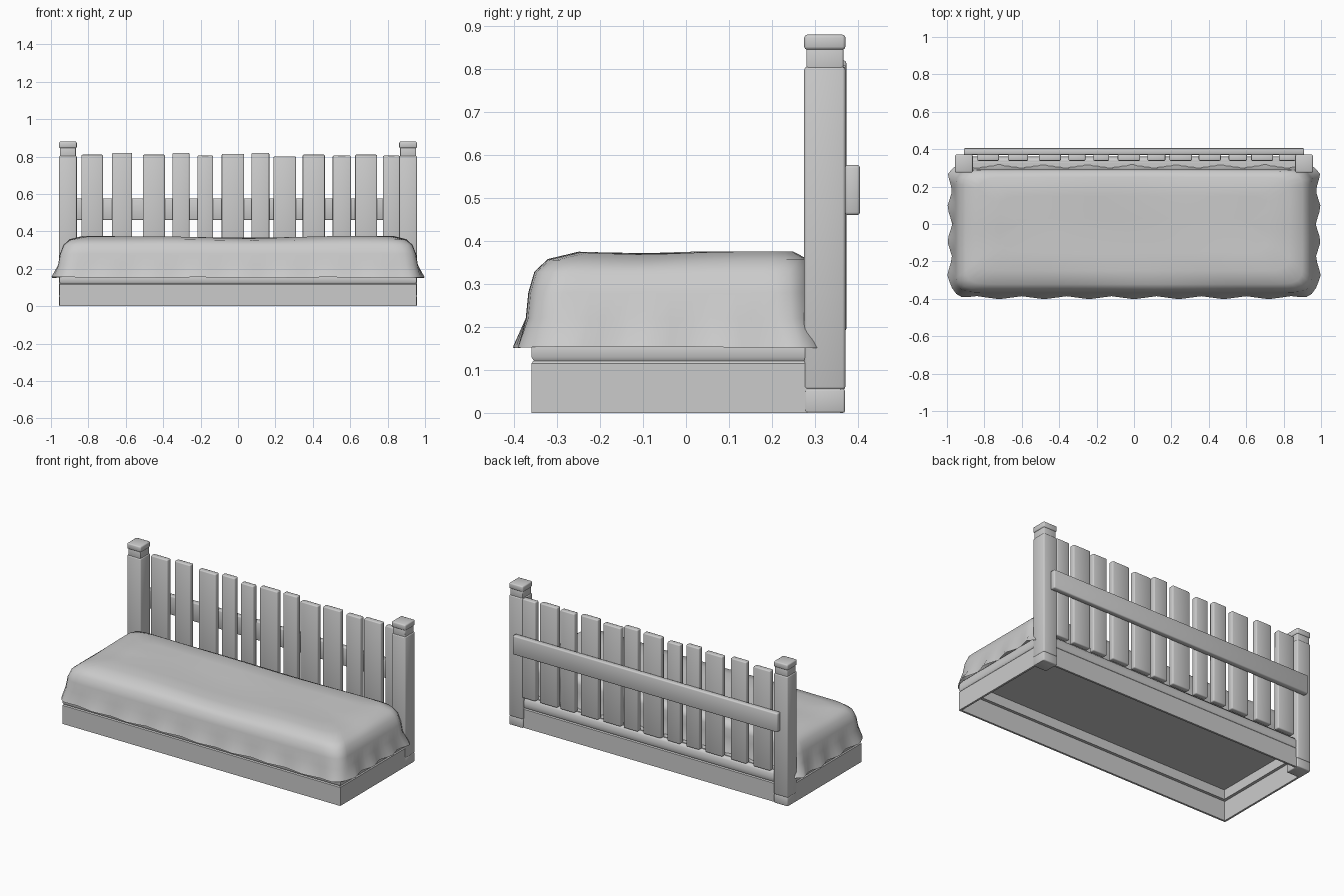
import bpy, bmesh, math

cube = bpy.data.objects.get("Cube")
if cube:
    bpy.data.objects.remove(cube, do_unlink=True)

GREY = (0.6, 0.6, 0.6, 1)
grey = bpy.data.materials.new("plain grey")
grey.use_nodes = True
grey.diffuse_color = GREY
grey.node_tree.nodes["Principled BSDF"].inputs["Base Color"].default_value = GREY


def finish(name, bm, angle=35):
    bmesh.ops.recalc_face_normals(bm, faces=bm.faces)
    mesh = bpy.data.meshes.new(name)
    bm.to_mesh(mesh)
    bm.free()
    mesh.materials.append(grey)
    ob = bpy.data.objects.new(name, mesh)
    bpy.context.collection.objects.link(ob)
    bpy.ops.object.select_all(action='DESELECT')
    bpy.context.view_layer.objects.active = ob
    ob.select_set(True)
    bpy.ops.object.shade_smooth_by_angle(angle=math.radians(angle))
    return ob


def box(name, x, y, z, bevel=0.006, segments=2):
    """Bevelled box from (low, high) ranges on each axis."""
    bm = bmesh.new()
    bmesh.ops.create_cube(bm, size=1)
    for v in bm.verts:
        v.co = [(lo + hi) / 2 + c * (hi - lo) for c, (lo, hi) in zip(v.co, (x, y, z))]
    if bevel:
        bmesh.ops.bevel(bm, geom=bm.edges[:], offset=bevel, segments=segments,
                        profile=0.5, affect='EDGES')
    return finish(name, bm, 50)


def tray(name, hx, hy, profile):
    """Hollow four-sided wall; profile lists (inset, height) round the section."""
    bm = bmesh.new()
    rings = []
    for d, z in profile:
        rings.append([bm.verts.new((sx * (hx - d), sy * (hy - d), z))
                      for sx, sy in ((-1, -1), (1, -1), (1, 1), (-1, 1))])
    for a, b in zip(rings, rings[1:] + rings[:1]):
        for i in range(4):
            j = (i + 1) % 4
            bm.faces.new((a[i], a[j], b[j], b[i]))
    return finish(name, bm)


# Hollow base frame, and the rounded mattress edge above it
tray("base_frame", 0.955, 0.36,
     [(0, 0), (0, 0.115), (0.005, 0.121), (0.012, 0.121), (0.012, 0)])
tray("mattress_edge", 0.955, 0.36,
     [(0.006, 0.121), (0, 0.13), (0, 0.15), (0.004, 0.17), (0.014, 0.185),
      (0.03, 0.192), (0.03, 0.121)])
box("mattress_underside", (-0.935, 0.935), (-0.34, 0.34), (0.18, 0.191), 0)


# Draped blanket: rings of (half length, front, back, height) from hem to crown
RINGS = [(0.985, -0.394, 0.322, 0.153), (0.962, -0.373, 0.297, 0.22),
         (0.952, -0.367, 0.294, 0.28), (0.933, -0.353, 0.29, 0.328),
         (0.9, -0.322, 0.283, 0.356), (0.83, -0.25, 0.25, 0.374),
         (0.72, -0.15, 0.15, 0.374), (0.62, -0.03, 0.03, 0.372)]
NX, NY = 48, 20


def square_loop():
    for i in range(NX):
        yield 2 * i / NX - 1, -1
    for i in range(NY):
        yield 1, 2 * i / NY - 1
    for i in range(NX):
        yield 1 - 2 * i / NX, 1
    for i in range(NY):
        yield -1, 1 - 2 * i / NY


def zigzag(t):
    """Triangle wave of period 1, peaking at 1 when t is whole."""
    return 4 * abs(t % 1 - 0.5) - 1


bm = bmesh.new()
loops = []
for k, (hx, y0, y1, z) in enumerate(RINGS):
    loop = []
    for u, v in square_loop():
        x = u * (hx - 0.025 * abs(v) ** 20)
        y = (y0 + y1) / 2 + v * ((y1 - y0) / 2 - 0.02 * abs(u) ** 30)
        height = z
        if k == 0:  # pleated hem
            if abs(v) == 1 and abs(u) < 0.97:
                y += v * (0.008 if v < 0 else 0.02) * zigzag(x / 0.24)
            elif abs(u) == 1:
                x += u * 0.014 * zigzag((y - 0.09) / 0.18)
            height += 0.002 * math.sin(9 * x + 7 * y)
        elif k > 3:  # gentle sag across the crown
            height -= (0.004 if k == 4 else 0.009) * math.exp(-(x / 0.35) ** 2)
            height -= 0.003 * math.exp(-((y + 0.1) / 0.1) ** 2)
            height += 0.002 * math.sin(7 * x + 9 * y)
        loop.append(bm.verts.new((x, y, height)))
    loops.append(loop)
n = len(loops[0])
for a, b in zip(loops, loops[1:]):
    for i in range(n):
        j = (i + 1) % n
        bm.faces.new((a[i], a[j], b[j], b[i]))
bmesh.ops.triangulate(bm, faces=[bm.faces.new(loops[-1])])
finish("blanket", bm, 70)

# Corner posts with foot, neck and cap
for side, s in (("left", 1), ("right", -1)):
    def part(name, inset, z, bevel):
        xs = sorted((s * (0.862 + inset), s * (0.957 - inset)))
        box(f"{side}_{name}", xs, (0.275 + inset, 0.371 - inset), z, bevel)
    part("post_foot", 0.001, (0, 0.056), 0.005)
    part("post", 0, (0.054, 0.805), 0.007)
    part("post_neck", 0.005, (0.79, 0.85), 0.004)
    part("post_cap", 0, (0.845, 0.88), 0.007)

# Back slats: (centre, width, top)
SLATS = [(-0.78, 0.115, 0.81), (-0.62, 0.107, 0.82), (-0.45, 0.118, 0.81),
         (-0.305, 0.09, 0.82), (-0.175, 0.085, 0.805), (-0.027, 0.12, 0.815),
         (0.12, 0.095, 0.82), (0.25, 0.12, 0.8), (0.405, 0.118, 0.81),
         (0.555, 0.097, 0.805), (0.685, 0.117, 0.81), (0.82, 0.09, 0.805)]
for i, (x, w, top) in enumerate(SLATS):
    box(f"back_slat_{i + 1}", (x - w / 2, x + w / 2), (0.338, 0.373), (0.19, top), 0.006)

# Rail across the back of the slats
box("back_rail", (-0.91, 0.91), (0.37, 0.405), (0.46, 0.577), 0.007)
